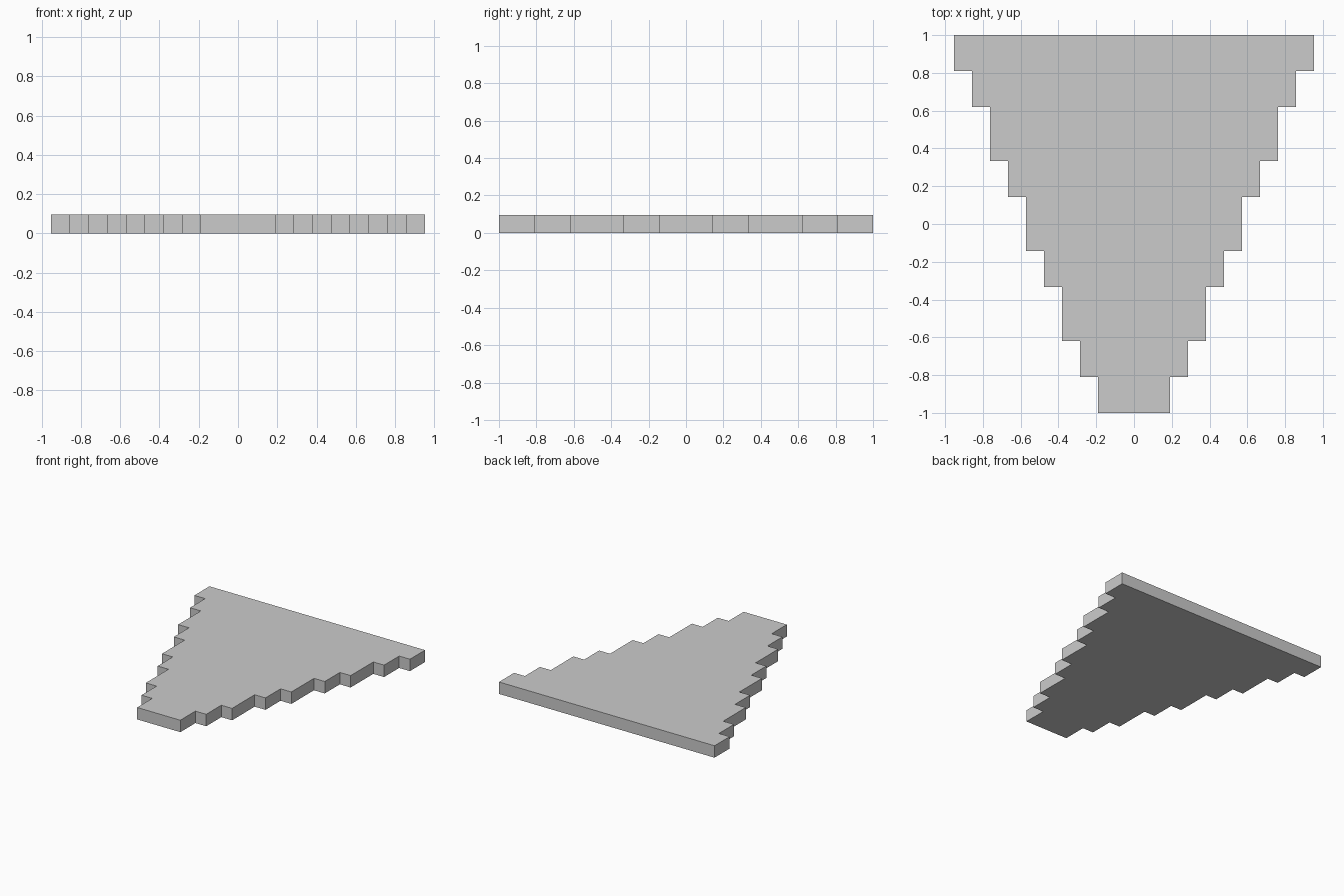
import bpy
import bmesh

if "Cube" in bpy.data.objects:
    bpy.data.objects.remove(bpy.data.objects["Cube"])

U = 2 / 21                              # one stud-grid unit
STEPS = [2, 2, 3, 2, 3, 2, 3, 2, 2]     # row depths, front to back

# Right-hand stepped edge of the wedge outline
right = []
y = -1.0
for i, depth in enumerate(STEPS):
    half_width = (2 + i) * U
    right.append((half_width, y))
    y += depth * U
    right.append((half_width, y))

# Mirror the edge to close the outline
outline = right + [(-px, py) for px, py in reversed(right)]

# Extrude the outline into a flat plate
bm = bmesh.new()
base = bm.faces.new([bm.verts.new((px, py, 0)) for px, py in outline])
top = bmesh.ops.extrude_face_region(bm, geom=[base], use_keep_orig=True)["geom"]
bmesh.ops.translate(bm, vec=(0, 0, U),
                    verts=[g for g in top if isinstance(g, bmesh.types.BMVert)])
bmesh.ops.recalc_face_normals(bm, faces=bm.faces)

mesh = bpy.data.meshes.new("stepped_wedge_plate")
bm.to_mesh(mesh)
bm.free()
plate = bpy.data.objects.new("stepped_wedge_plate", mesh)
bpy.context.collection.objects.link(plate)
